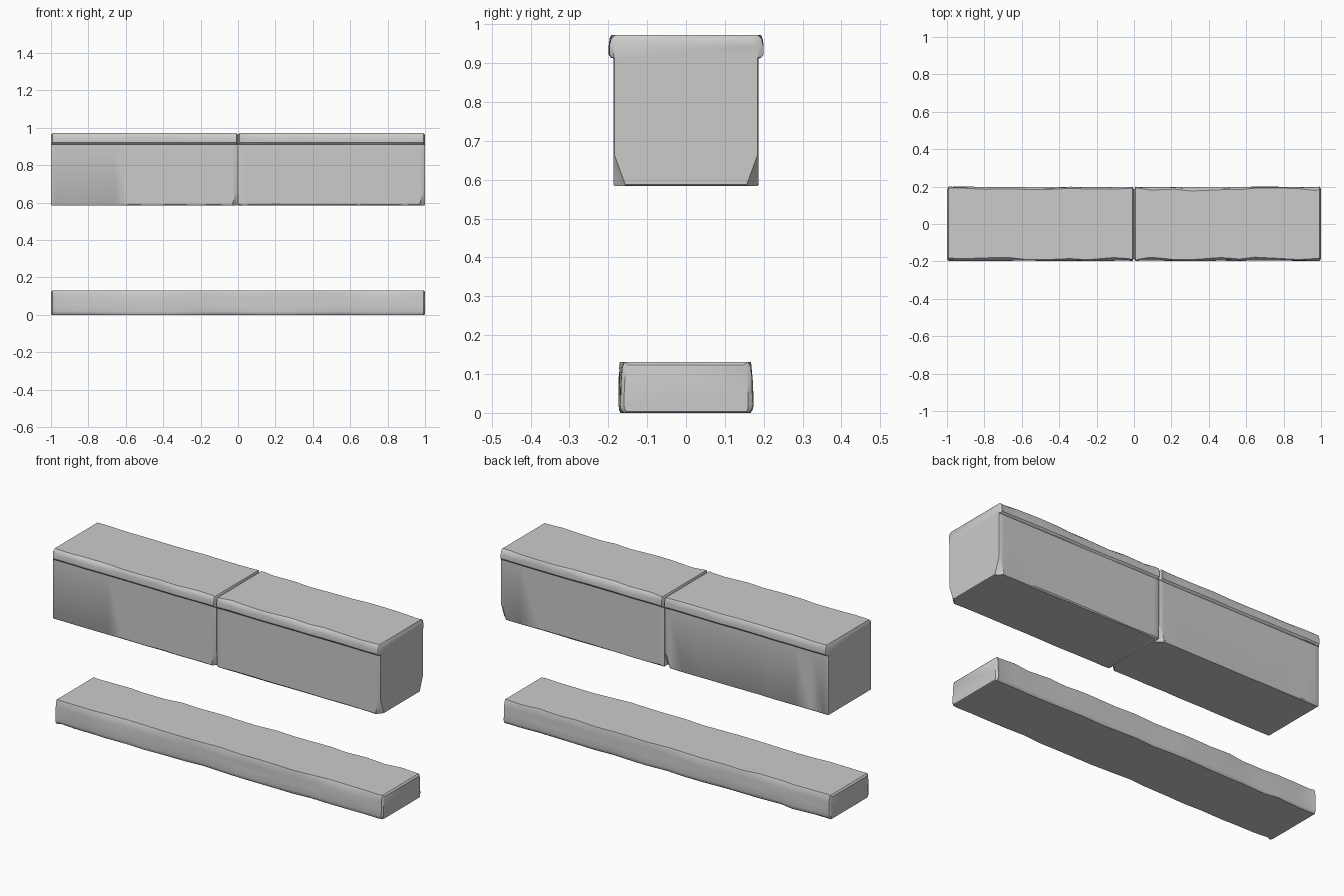
import bpy, bmesh, random

if "Cube" in bpy.data.objects:
    bpy.data.objects.remove(bpy.data.objects["Cube"])

rng = random.Random(7)
u = rng.uniform


def block_side(end, chip):
    """Half section of a capped block, bottom to top: (y, z)."""
    wear = 0.014 if end else u(0.0, 0.006)
    top = 0.022 if end else u(0.006, 0.018)
    drop = 0.008 if end else 0.0
    cy, cz = (0.028, 0.08) if chip else (u(0.003, 0.007), u(0.003, 0.008))
    body = 0.184 if end else 0.187
    lip = 0.2 - wear
    return [(body - cy, 0.584 + drop * 0.4), (body, 0.584 + cz), (body, 0.912),
            (max(lip - 0.006, body + 0.001), 0.914), (lip, 0.922),
            (lip, 0.946 + u(-0.008, 0.006)),
            (lip - top * 0.35, 0.963 - drop), (lip - top, 0.972 - drop)]


def slab_side(end, chip):
    """Half section of the rough lower slab."""
    wear = 0.014 if end else u(0.0, 0.009)
    top = 0.012 if end else u(0.003, 0.016)
    low = u(0.004, 0.012)
    drop = 0.008 if end else 0.0
    y = 0.174 - wear
    return [(y - low, 0.0 + drop * 0.4), (y - low * 0.3, 0.007), (y, 0.02),
            (y - u(0, 0.004), 0.055), (y - u(0, 0.005), 0.09),
            (y - top * 0.5, 0.118 - drop), (y - top, 0.131 - drop)]


def stone(name, x0, x1, side, steps, chips=(False, False)):
    """Loft worn sections along x, with softened ends."""
    length = x1 - x0
    step = length / steps
    xs = [x0, x0 + 0.008, x0 + 0.03]
    xs += [x0 + step * (i + u(-0.25, 0.25)) for i in range(1, steps)]
    xs += [x1 - 0.03, x1 - 0.008, x1]
    bm = bmesh.new()
    rings = []
    last = len(xs) - 1
    for i, x in enumerate(xs):
        end = i in (0, last)
        chip = (chips[0] and i < 2) or (chips[1] and i > last - 2)
        pts = side(end, chip)
        pts += [(-y, z) for y, z in reversed(side(end, chip))]
        rings.append([bm.verts.new((x, y, z)) for y, z in pts])
    n = len(rings[0])
    for a, b in zip(rings, rings[1:]):
        for j in range(n):
            k = (j + 1) % n
            bm.faces.new((a[j], a[k], b[k], b[j]))
    bm.faces.new(rings[0])
    bm.faces.new(rings[-1])
    bmesh.ops.recalc_face_normals(bm, faces=bm.faces)
    mesh = bpy.data.meshes.new(name)
    bm.to_mesh(mesh)
    bm.free()
    obj = bpy.data.objects.new(name, mesh)
    bpy.context.collection.objects.link(obj)
    bpy.ops.object.select_all(action='DESELECT')
    obj.select_set(True)
    bpy.context.view_layer.objects.active = obj
    bpy.ops.object.shade_smooth_by_angle(angle=0.6)
    return obj


# Two capped blocks meeting in the middle
stone("upper_block_left", -1.0, -0.001, block_side, 9, (False, True))
stone("upper_block_right", 0.001, 1.0, block_side, 9, (False, True))

# Rough base slab
stone("base_slab", -1.0, 1.0, slab_side, 18)
